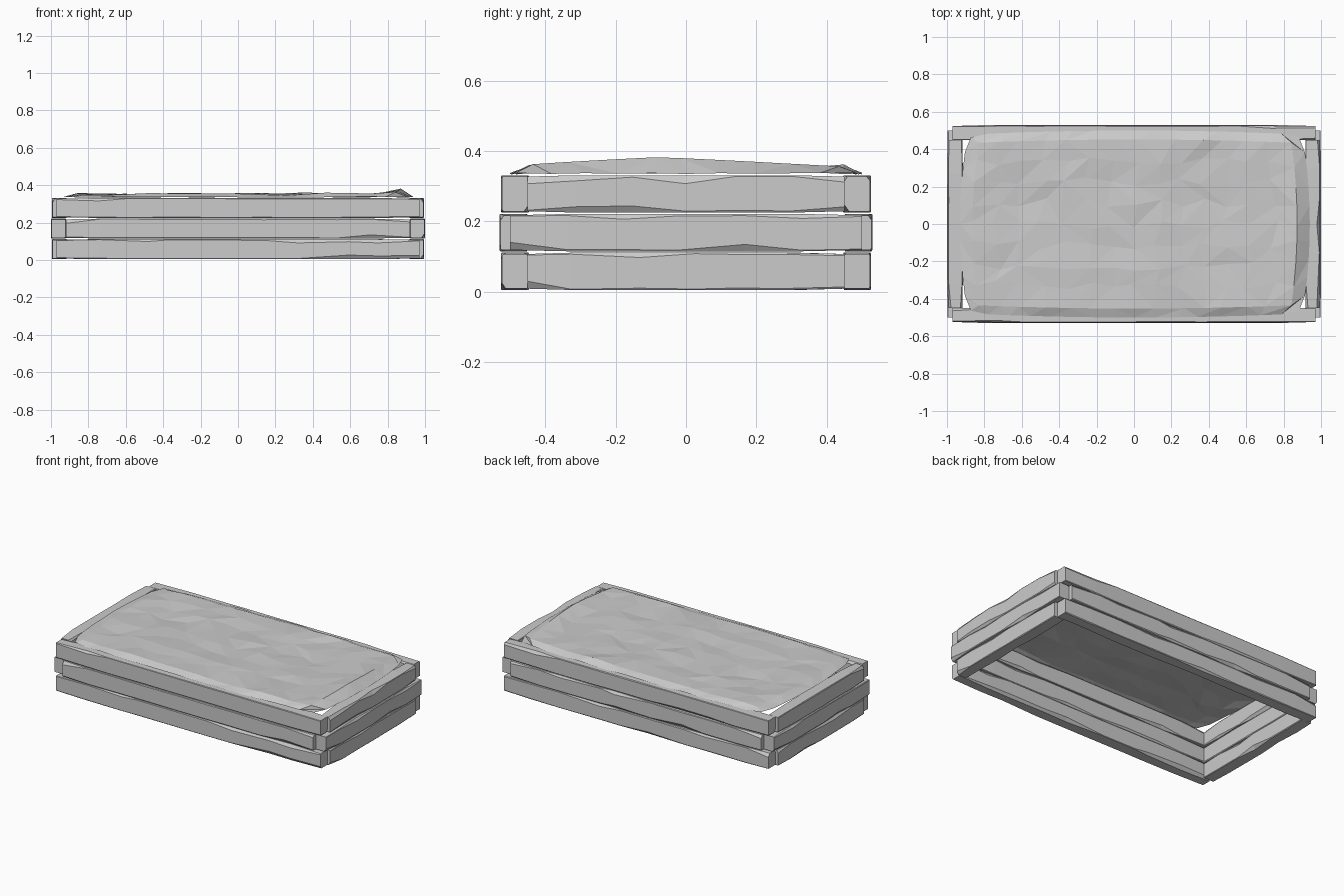
import bpy, bmesh, random
from math import exp
from mathutils import Vector, noise

if "Cube" in bpy.data.objects:
    bpy.data.objects.remove(bpy.data.objects["Cube"], do_unlink=True)

random.seed(11)


def finish(name, bm):
    bmesh.ops.recalc_face_normals(bm, faces=bm.faces)
    mesh = bpy.data.meshes.new(name)
    bm.to_mesh(mesh)
    bm.free()
    obj = bpy.data.objects.new(name, mesh)
    bpy.context.collection.objects.link(obj)
    return obj


def plank(name, along_x, centre, half_length, thickness, height):
    """Hewn board: chamfered section whose edge wear varies along its length."""
    bm = bmesh.new()
    ht, hh = thickness / 2, height / 2
    count = 10 if along_x else 7
    rings = []
    for i in range(count):
        end = i in (0, count - 1)
        pos = -1 + 2 * i / (count - 1)
        if not end:
            pos += random.uniform(-0.06, 0.06)
        ring = []
        for sa, sb in ((1, 1), (-1, 1), (-1, -1), (1, -1)):
            # occasional deep chips, otherwise a fine worn edge
            chip = random.uniform(0.012, 0.024) if random.random() < 0.25 else random.uniform(0.002, 0.006)
            a_in = (sa * (ht - chip * 0.7), sb * hh)
            b_in = (sa * ht, sb * (hh - chip))
            ring += [a_in, b_in] if sa * sb < 0 else [b_in, a_in]
        shrink = 0.93 if end else 1
        verts = []
        for a, b in ring:
            l = pos * half_length
            co = (l, a * shrink, b * shrink) if along_x else (a * shrink, l, b * shrink)
            verts.append(bm.verts.new(Vector(centre) + Vector(co)))
        rings.append(verts)
    for r, s in zip(rings, rings[1:]):
        for k in range(8):
            n = (k + 1) % 8
            bm.faces.new((r[k], r[n], s[n], s[k]))
    bm.faces.new(rings[0])
    bm.faces.new(rings[-1])
    return finish(name, bm)


# Three courses of boards, with the corner joints alternating
for row, label in enumerate(("bottom", "middle", "top")):
    z = 0.058 + row * 0.11
    middle = row == 1
    long_half, side_half = (0.92, 0.5) if middle else (0.97, 0.45)
    long_y = 0.49 if middle else 0.486
    side_x = 0.96 if middle else 0.955
    for sign, face in ((-1, "front"), (1, "back")):
        plank(f"{label}_{face}_plank", True, (0, sign * long_y, z), long_half, 0.079, 0.106)
    for sign, side in ((-1, "right"), (1, "left")):
        plank(f"{label}_{side}_plank", False, (sign * side_x, 0, z), side_half, 0.079, 0.106)


# Lumpy soil sheet, raised in the middle and open underneath
def soil_height(x, y):
    z = 0.352 + 0.016 * noise.noise(Vector((x * 4, y * 6, 3)))
    for cx, cy, depth in ((0.42, 0.1, 0.018), (-0.55, 0.15, 0.014), (0.2, -0.2, 0.01)):
        z -= depth * exp(-((x - cx) / 0.15) ** 2 - ((y - cy) / 0.07) ** 2)
    ridge = exp(-((x - 0.88) / 0.06) ** 2)
    return z + ridge * (0.383 - 0.045 * abs(y + 0.08) - z)


bm = bmesh.new()
nx, ny = 16, 10
grid = []
for j in range(ny + 1):
    line = []
    for i in range(nx + 1):
        edge = i in (0, nx) or j in (0, ny)
        u, v = 2 * i / nx - 1, 2 * j / ny - 1
        if not edge:
            # first inner ring hugs the border to make a steep bank
            u = u * 1.06 + random.uniform(-0.03, 0.03) * (1 < i < nx - 1)
            v = v * 1.13 + random.uniform(-0.05, 0.05) * (1 < j < ny - 1)
        x = 0.005 + u * (0.895 + 0.04 * (1 - v * v))
        y = v * (0.478 + 0.022 * (1 - u * u))
        z = 0.333 + random.uniform(0, 0.006) if edge else soil_height(x, y)
        if i in (0, nx) and j in (0, ny):
            x, y = x * 0.98, y * 0.97
        line.append(bm.verts.new((x, y, z)))
    grid.append(line)
for j in range(ny):
    for i in range(nx):
        a, b = grid[j][i], grid[j][i + 1]
        c, d = grid[j + 1][i + 1], grid[j + 1][i]
        if random.random() < 0.5:
            tris = ((a, b, c), (a, c, d))
        else:
            tris = ((a, b, d), (b, c, d))
        for tri in tris:
            bm.faces.new(tri)
finish("soil", bm)
